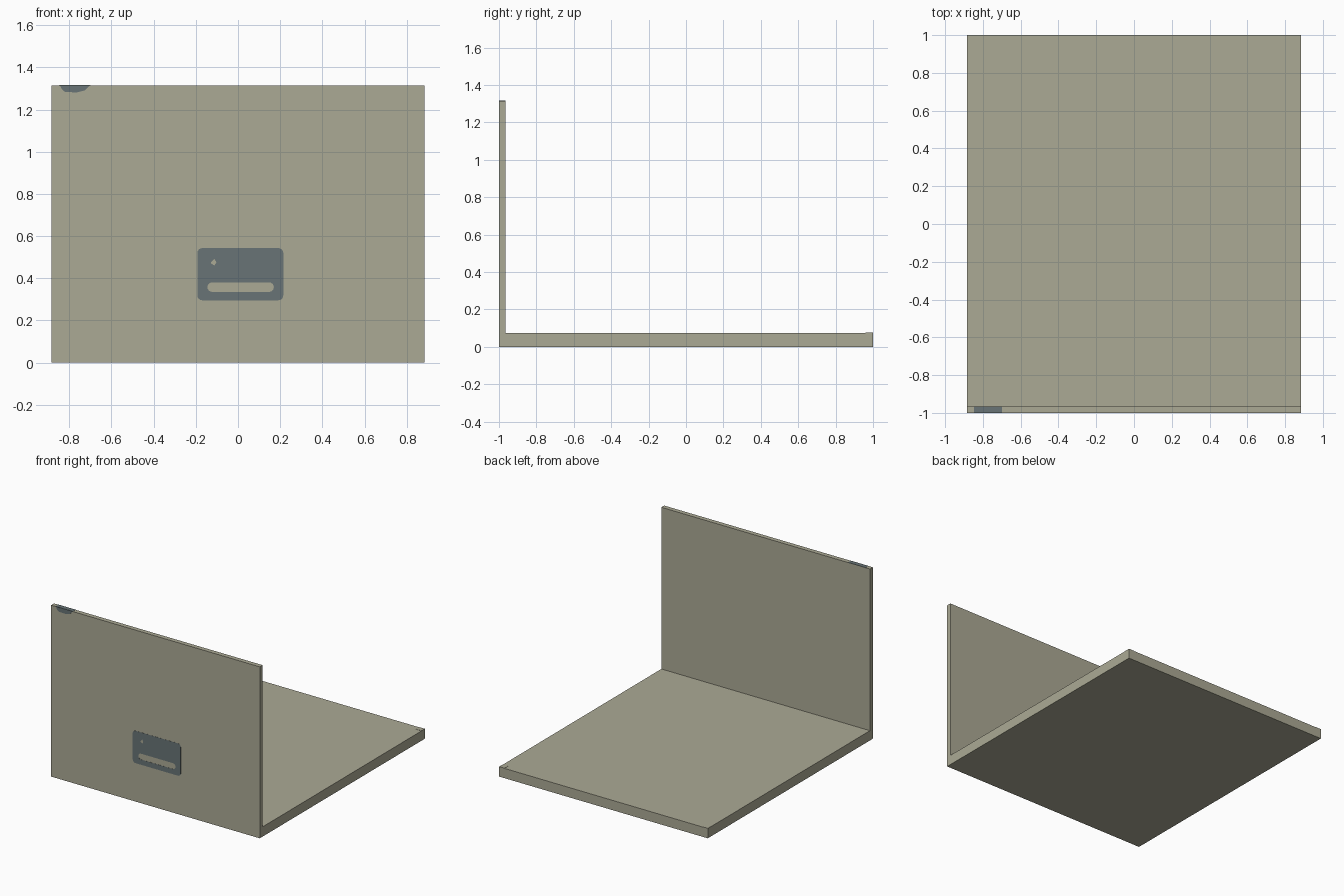
import bpy, math

if "Cube" in bpy.data.objects:
    bpy.data.objects.remove(bpy.data.objects["Cube"])

def material(name, rgb):
    m = bpy.data.materials.new(name)
    m.diffuse_color = (*rgb, 1)
    m.use_nodes = True
    m.node_tree.nodes["Principled BSDF"].inputs["Base Color"].default_value = m.diffuse_color
    return m

TAN = material("warm_grey", (0.41, 0.40, 0.30))
SLATE = material("slate_grey", (0.14, 0.175, 0.18))

def box(name, x0, x1, y0, y1, z0, z1, mat):
    bpy.ops.mesh.primitive_cube_add(size=1, location=((x0+x1)/2, (y0+y1)/2, (z0+z1)/2))
    ob = bpy.context.object
    ob.name = name
    ob.scale = (x1-x0, y1-y0, z1-z0)
    bpy.ops.object.transform_apply(location=False, rotation=False, scale=True)
    ob.data.materials.append(mat)
    return ob

def rounded(x0, x1, z0, z1, r, n=4):
    pts = []
    for cx, cz, a in ((x1-r, z1-r, 0), (x0+r, z1-r, 90), (x0+r, z0+r, 180), (x1-r, z0+r, 270)):
        for i in range(n + 1):
            t = math.radians(a + 90*i/n)
            pts.append((cx + r*math.cos(t), cz + r*math.sin(t)))
    return pts

def front_plate(name, loops, mat):
    """Thin flat shape on the front face; extra loops become holes."""
    cu = bpy.data.curves.new(name, 'CURVE')
    cu.dimensions = '2D'
    cu.fill_mode = 'BOTH'
    cu.extrude = 0.001
    for pts in loops:
        s = cu.splines.new('POLY')
        s.points.add(len(pts) - 1)
        for p, (x, z) in zip(s.points, pts):
            p.co = (x, z, 0, 1)
        s.use_cyclic_u = True
    ob = bpy.data.objects.new(name, cu)
    bpy.context.collection.objects.link(ob)
    ob.rotation_euler = (math.pi/2, 0, 0)
    ob.location.y = -1
    bpy.ops.object.select_all(action='DESELECT')
    ob.select_set(True)
    bpy.context.view_layer.objects.active = ob
    bpy.ops.object.convert(target='MESH')
    ob = bpy.context.object
    ob.data.materials.clear()
    ob.data.materials.append(mat)

# Floor slab and upright front panel
W = 0.885
box("floor_slab", -W, W, -0.965, 1, 0, 0.075, TAN)
box("front_panel", -W, W, -1, -0.965, 0, 1.315, TAN)

# Small square corner pads at the rear of the floor
for side, s in (("left", -1), ("right", 1)):
    a, b = sorted((s*0.84, s*W))
    box("corner_pad_" + side, a, b, 0.96, 1, 0.07, 0.0765, TAN)

# Painted panel with a slot and a small diamond opening
diamond = [(-0.13, 0.472), (-0.113, 0.492), (-0.102, 0.475), (-0.113, 0.46)]
front_plate("painted_panel", [rounded(-0.193, 0.215, 0.295, 0.543, 0.024),
                              rounded(-0.145, 0.17, 0.335, 0.38, 0.022), diamond], SLATE)

# Dark patch at the top edge, running over the top
front_plate("top_edge_patch", [[(-0.845, 1.315), (-0.835, 1.295), (-0.82, 1.283), (-0.765, 1.281),
                                (-0.725, 1.291), (-0.702, 1.315)]], SLATE)
box("top_edge_strip", -0.848, -0.70, -1, -0.965, 1.314, 1.316, SLATE)
